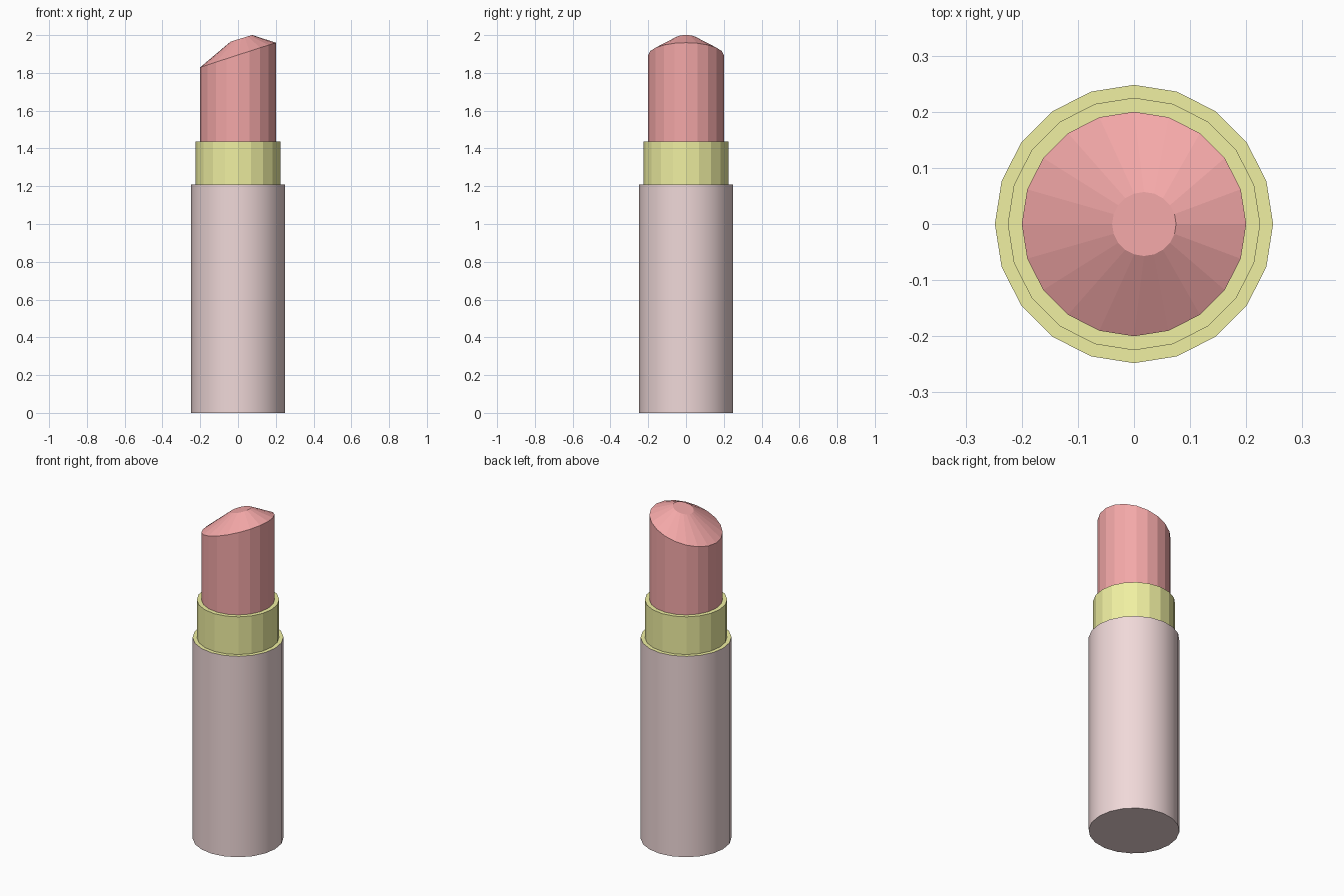
import bpy, math

if "Cube" in bpy.data.objects:
    bpy.data.objects.remove(bpy.data.objects["Cube"])

SIDES = 20

def material(name, rgb):
    m = bpy.data.materials.new(name)
    m.diffuse_color = (*rgb, 1)
    m.use_nodes = True
    m.node_tree.nodes["Principled BSDF"].inputs["Base Color"].default_value = m.diffuse_color
    return m

def lathe(name, rings, mat, cap_start=False, cap_end=False, smooth=None):
    """Skin rings given as (radius, z, x offset, tilt in x)."""
    verts, faces = [], []
    for r, z, dx, tilt in rings:
        for i in range(SIDES):
            a = math.tau * i / SIDES
            c = r * math.cos(a)
            verts.append((c + dx, r * math.sin(a), z + tilt * c))
    for k in range(len(rings) - 1):
        for i in range(SIDES):
            j = (i + 1) % SIDES
            a, b = k * SIDES, (k + 1) * SIDES
            faces.append((a + i, a + j, b + j, b + i))
    if cap_start:
        faces.append(tuple(reversed(range(SIDES))))
    if cap_end:
        faces.append(tuple(range(len(verts) - SIDES, len(verts))))
    me = bpy.data.meshes.new(name)
    me.from_pydata(verts, [], faces)
    me.materials.append(mat)
    ob = bpy.data.objects.new(name, me)
    bpy.context.collection.objects.link(ob)
    if smooth:
        bpy.ops.object.select_all(action='DESELECT')
        ob.select_set(True)
        bpy.context.view_layer.objects.active = ob
        bpy.ops.object.shade_smooth_by_angle(angle=math.radians(smooth))
    return ob

pink = material("pink", (0.87, 0.69, 0.69))
gold = material("gold", (0.87, 0.87, 0.36))
red = material("red", (0.90, 0.39, 0.39))

# Outer case, closed at the bottom
lathe("case", [(0.248, 0, 0, 0), (0.248, 1.21, 0, 0)], pink, cap_start=True, smooth=30)

# Gold collar: case rim, sleeve and top rim
lathe("collar", [(0.248, 1.21, 0, 0), (0.225, 1.21, 0, 0),
                 (0.225, 1.437, 0, 0), (0.2, 1.437, 0, 0)], gold)

# Lipstick stick with slanted shoulder and small tilted flat tip
lathe("lipstick", [(0.2, 1.437, 0, 0), (0.2, 1.895, 0, 0.325),
                   (0.057, 1.983, 0.018, 0.305)], red, cap_end=True)
